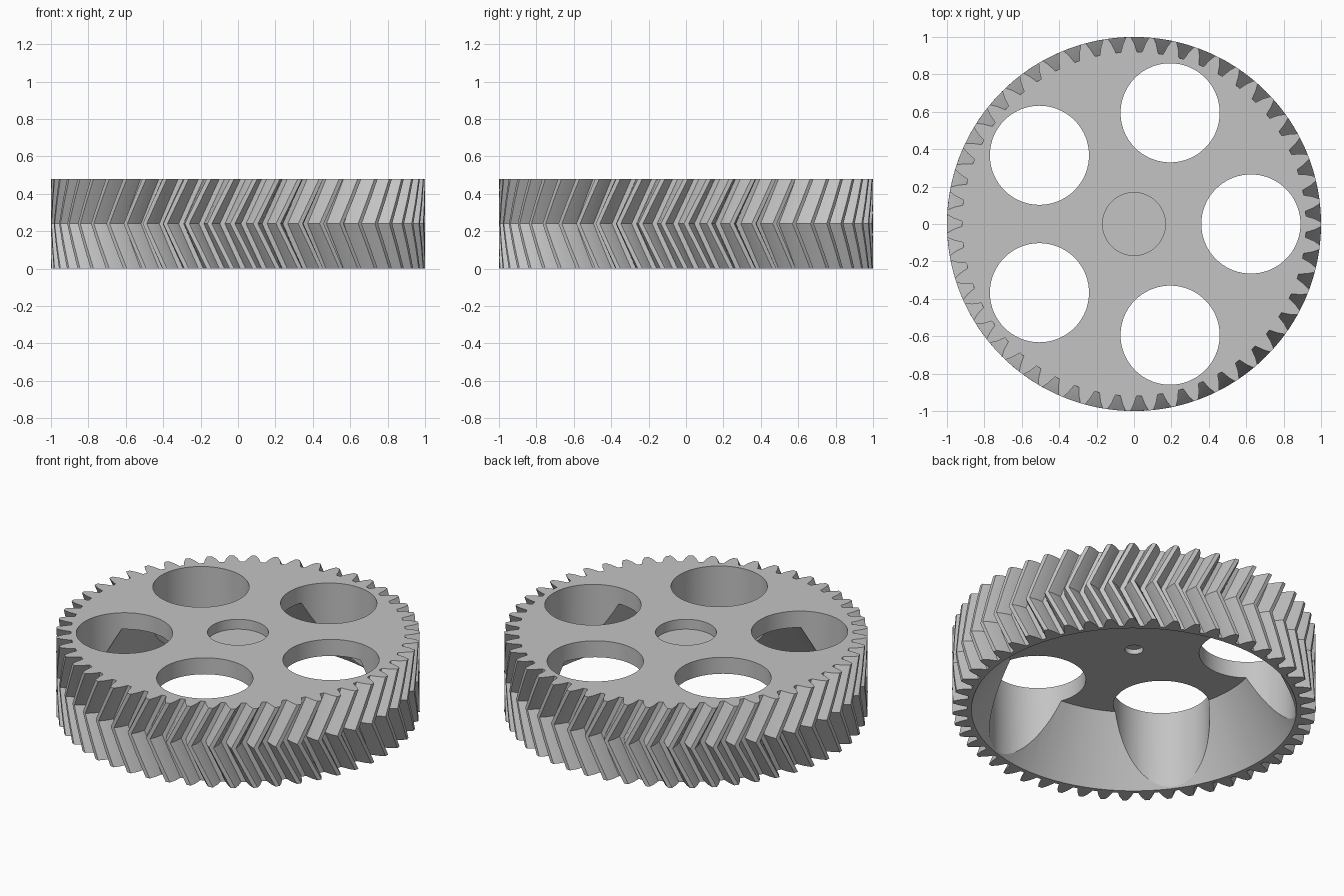
import bpy, bmesh, math

cube = bpy.data.objects.get("Cube")
if cube:
    bpy.data.objects.remove(cube, do_unlink=True)

TEETH = 51
HEIGHT = 0.48
PLATE_Z = 0.38
PITCH = math.tau / TEETH
TWIST = 0.98 * PITCH
PHASE = math.radians(-88.3)
# One gap of the rim: (fraction of pitch from gap centre, radius)
TOOTH = [(-0.40, 1.0), (-0.25, 0.965), (-0.12, 0.92),
         (0.12, 0.92), (0.25, 0.965), (0.40, 1.0)]

grey = bpy.data.materials.new("plain_grey")
grey.use_nodes = True
grey.diffuse_color = (0.55, 0.55, 0.55, 1)
grey.node_tree.nodes["Principled BSDF"].inputs["Base Color"].default_value = (0.55, 0.55, 0.55, 1)


def add_object(name, bm):
    bmesh.ops.recalc_face_normals(bm, faces=bm.faces)
    mesh = bpy.data.meshes.new(name)
    bm.to_mesh(mesh)
    bm.free()
    obj = bpy.data.objects.new(name, mesh)
    bpy.context.collection.objects.link(obj)
    mesh.materials.append(grey)
    return obj


def cutter(name, x, y, z0, z1, r0, r1, sides=72):
    """Upright cylinder or cone between two heights."""
    bm = bmesh.new()
    bmesh.ops.create_cone(bm, cap_ends=True, segments=sides,
                          radius1=r0, radius2=r1, depth=z1 - z0)
    bmesh.ops.translate(bm, verts=bm.verts, vec=(x, y, (z0 + z1) / 2))
    obj = add_object(name, bm)
    obj.hide_render = True
    return obj


# Toothed blank: twisted one way up to half height, then back again
bm = bmesh.new()
STEPS = 4
rings = []
for k in range(STEPS + 1):
    t = k / STEPS
    turn = PHASE - TWIST * (1 - abs(2 * t - 1))
    ring = []
    for n in range(TEETH):
        for frac, r in TOOTH:
            a = turn + (n + frac) * PITCH
            ring.append(bm.verts.new((r * math.cos(a), r * math.sin(a), t * HEIGHT)))
    rings.append(ring)
for low, high in zip(rings, rings[1:]):
    for i in range(len(low)):
        j = (i + 1) % len(low)
        bm.faces.new((low[i], low[j], high[j], high[i]))
bm.faces.new(rings[0][::-1])
bm.faces.new(rings[-1])
gear = add_object("herringbone_gear", bm)

# Hollow underside, hub recess, blind bore and five round openings
slope = (0.895 - 0.69) / PLATE_Z
cutters = [
    cutter("underside_cutter", 0, 0, -0.05, PLATE_Z, 0.895 + 0.05 * slope, 0.69, 96),
    cutter("recess_cutter", 0, 0, 0.42, 0.6, 0.168, 0.168),
    cutter("bore_cutter", 0, 0, 0.3, 0.41, 0.05, 0.05, 32),
]
for n in range(5):
    a = n * math.tau / 5
    cutters.append(cutter("opening_cutter", 0.625 * math.cos(a), 0.625 * math.sin(a),
                          -0.1, 0.6, 0.265, 0.265))
for c in cutters:
    mod = gear.modifiers.new(c.name, 'BOOLEAN')
    mod.operation = 'DIFFERENCE'
    mod.solver = 'EXACT'
    mod.object = c

# Bake the cuts and drop the cutters
depsgraph = bpy.context.evaluated_depsgraph_get()
baked = bpy.data.meshes.new_from_object(gear.evaluated_get(depsgraph))
gear.modifiers.clear()
gear.data = baked
for c in cutters:
    bpy.data.objects.remove(c, do_unlink=True)

# Smooth the round walls, keep the teeth crisp
for o in bpy.context.selected_objects:
    o.select_set(False)
gear.select_set(True)
bpy.context.view_layer.objects.active = gear
bpy.ops.object.shade_smooth_by_angle(angle=math.radians(15))
